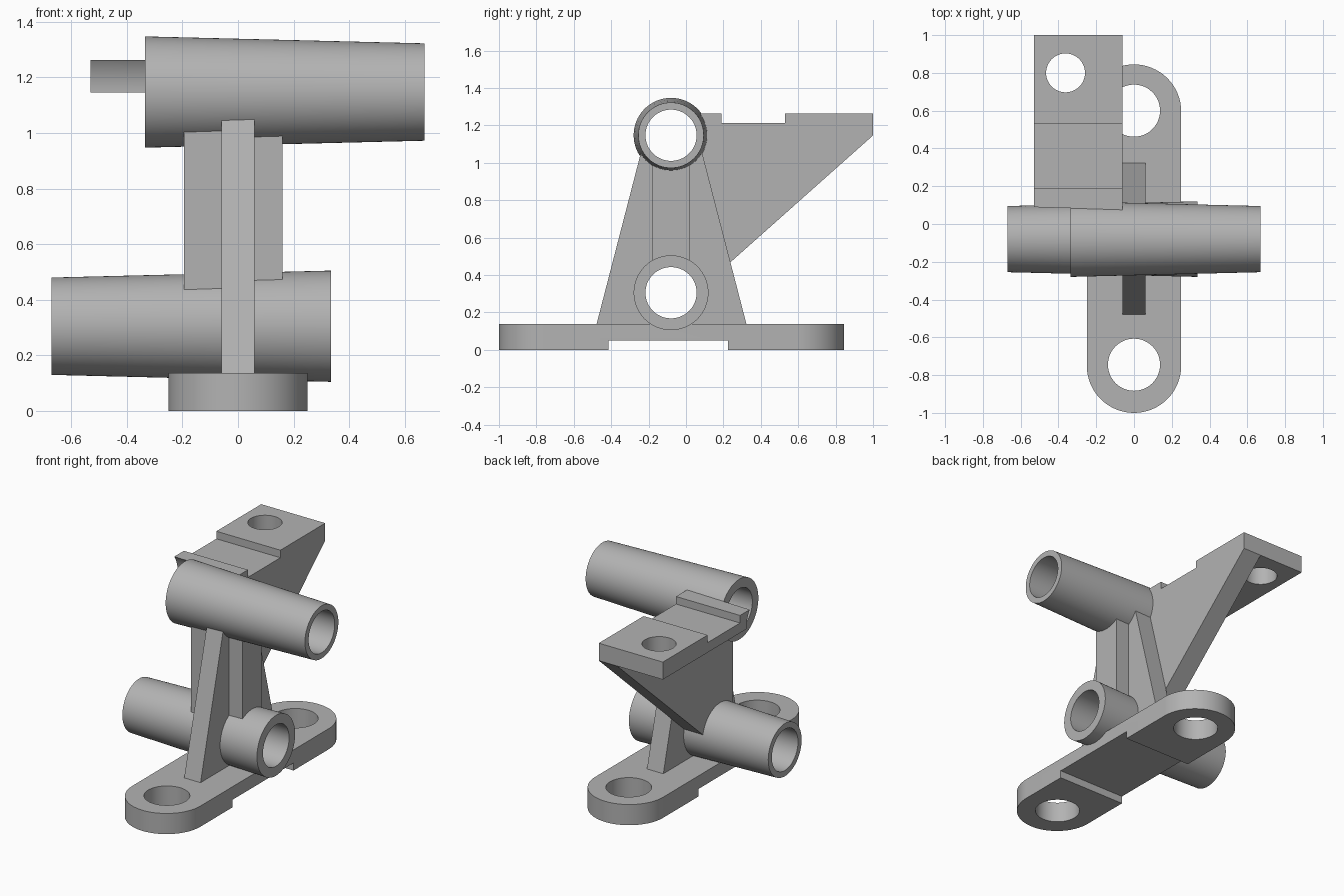
import bpy, bmesh, math
from mathutils import Matrix, Vector

if "Cube" in bpy.data.objects:
    bpy.data.objects.remove(bpy.data.objects["Cube"], do_unlink=True)

grey = bpy.data.materials.new("cast grey")
grey.use_nodes = True
GREY = (0.45, 0.45, 0.45, 1)
grey.diffuse_color = GREY
grey.node_tree.nodes["Principled BSDF"].inputs["Base Color"].default_value = GREY


def finish(name, bm):
    bmesh.ops.recalc_face_normals(bm, faces=bm.faces)
    mesh = bpy.data.meshes.new(name)
    bm.to_mesh(mesh)
    bm.free()
    mesh.materials.append(grey)
    obj = bpy.data.objects.new(name, mesh)
    bpy.context.collection.objects.link(obj)
    return obj


def prism(name, points, axis, low, high):
    """Extrude a (y, z) profile along x, or an (x, y) profile along z."""
    bm = bmesh.new()
    place = (lambda a, b: (low, a, b)) if axis == "x" else (lambda a, b: (a, b, low))
    face = bm.faces.new([bm.verts.new(place(a, b)) for a, b in points])
    moved = bmesh.ops.extrude_face_region(bm, geom=[face])["geom"]
    step = Vector((high - low, 0, 0) if axis == "x" else (0, 0, high - low))
    bmesh.ops.translate(bm, vec=step, verts=[v for v in moved if isinstance(v, bmesh.types.BMVert)])
    return finish(name, bm)


def box(name, x, y, z):
    return prism(name, [(x[0], y[0]), (x[1], y[0]), (x[1], y[1]), (x[0], y[1])], "z", *z)


def cone_x(name, x0, x1, r0, r1, z):
    """Round bar along x on the tube plane, with a radius for each end."""
    bm = bmesh.new()
    bmesh.ops.create_cone(bm, cap_ends=True, segments=64, radius1=r0, radius2=r1, depth=x1 - x0,
                          matrix=Matrix.Translation(((x0 + x1) / 2, TUBE_Y, z)) @ Matrix.Rotation(math.pi / 2, 4, "Y"))
    return finish(name, bm)


def arc(cx, cy, r, start, end, steps):
    return [(cx + r * math.cos(start + (end - start) * i / steps),
             cy + r * math.sin(start + (end - start) * i / steps)) for i in range(steps + 1)]


def hole(x, y, r, low, high):
    return prism("hole_cutter", arc(x, y, r, 0, math.tau, 48)[:-1], "z", low, high)


def cut(obj, *cutters):
    bpy.context.view_layer.objects.active = obj
    for cutter in cutters:
        mod = obj.modifiers.new("cut", "BOOLEAN")
        mod.operation, mod.solver, mod.object = "DIFFERENCE", "EXACT", cutter
        bpy.ops.object.modifier_apply(modifier=mod.name)
        bpy.data.objects.remove(cutter, do_unlink=True)


TUBE_Y, LOW_Z, HIGH_Z = -0.08, 0.305, 1.147
TAPER = 0.025


def tube_cutters():
    """Solid versions of both tubes, continued past their wide ends."""
    return (cone_x("low_cutter", -0.67, 0.67, 0.175, 0.175 + TAPER * 4 / 3, LOW_Z),
            cone_x("high_cutter", -0.67, 0.67, 0.175 + TAPER * 4 / 3, 0.175, HIGH_Z))


# Base bar with rounded ends, bolt holes and a relieved underside
base = prism("base_bar", arc(0, 0.595, 0.25, 0, math.pi, 32)
             + arc(0, -0.75, 0.25, math.pi, math.tau, 32), "z", 0, 0.137)
cut(base, hole(0, 0.6, 0.138, -0.1, 0.3), hole(0, -0.745, 0.138, -0.1, 0.3),
    box("groove_cutter", (-0.4, 0.4), (-0.415, 0.225), (-0.1, 0.05)))

# Two tapered tubes pointing opposite ways
lower = cone_x("lower_tube", -0.67, 0.335, 0.175, 0.2, LOW_Z)
upper = cone_x("upper_tube", -0.335, 0.67, 0.2, 0.175, HIGH_Z)
for tube, z in ((lower, LOW_Z), (upper, HIGH_Z)):
    cut(tube, cone_x("bore_cutter", -1, 1, 0.137, 0.137, z))

# Central tapered web
web = prism("central_web", [(-0.48, 0.13), (0.325, 0.13), (0.062, HIGH_Z), (-0.217, HIGH_Z)], "x", -0.06, 0.06)
cut(web, *tube_cutters())

# Vertical stiffener on the left of the web
rib = box("side_rib", (0.06, 0.16), (-0.18, 0.02), (LOW_Z, HIGH_Z))
cut(rib, *tube_cutters())

# Gusset plate on the right of the web, carrying the shelf
gusset = prism("gusset_plate", [(-0.213, 0.3), (0.049, 0.3), (1, 1.146), (-0.213, 1.146)], "x", -0.195, -0.06)
cut(gusset, *tube_cutters())

# Stepped shelf with a bolt hole, trimmed to the curve of the upper tube
shelf = prism("stepped_shelf", [(0, 1.146), (1, 1.146), (1, 1.262), (0.53, 1.262), (0.53, 1.212),
                                (0.19, 1.212), (0.19, 1.262), (0, 1.262)], "x", -0.53, -0.06)
cut(shelf, hole(-0.3625, 0.8, 0.103, 1, 1.4), *tube_cutters())

# Smooth round surfaces while keeping hard edges
bpy.ops.object.select_all(action="DESELECT")
for part in (base, lower, upper, web, rib, gusset, shelf):
    part.select_set(True)
bpy.context.view_layer.objects.active = base
bpy.ops.object.shade_smooth_by_angle(angle=math.radians(30))
